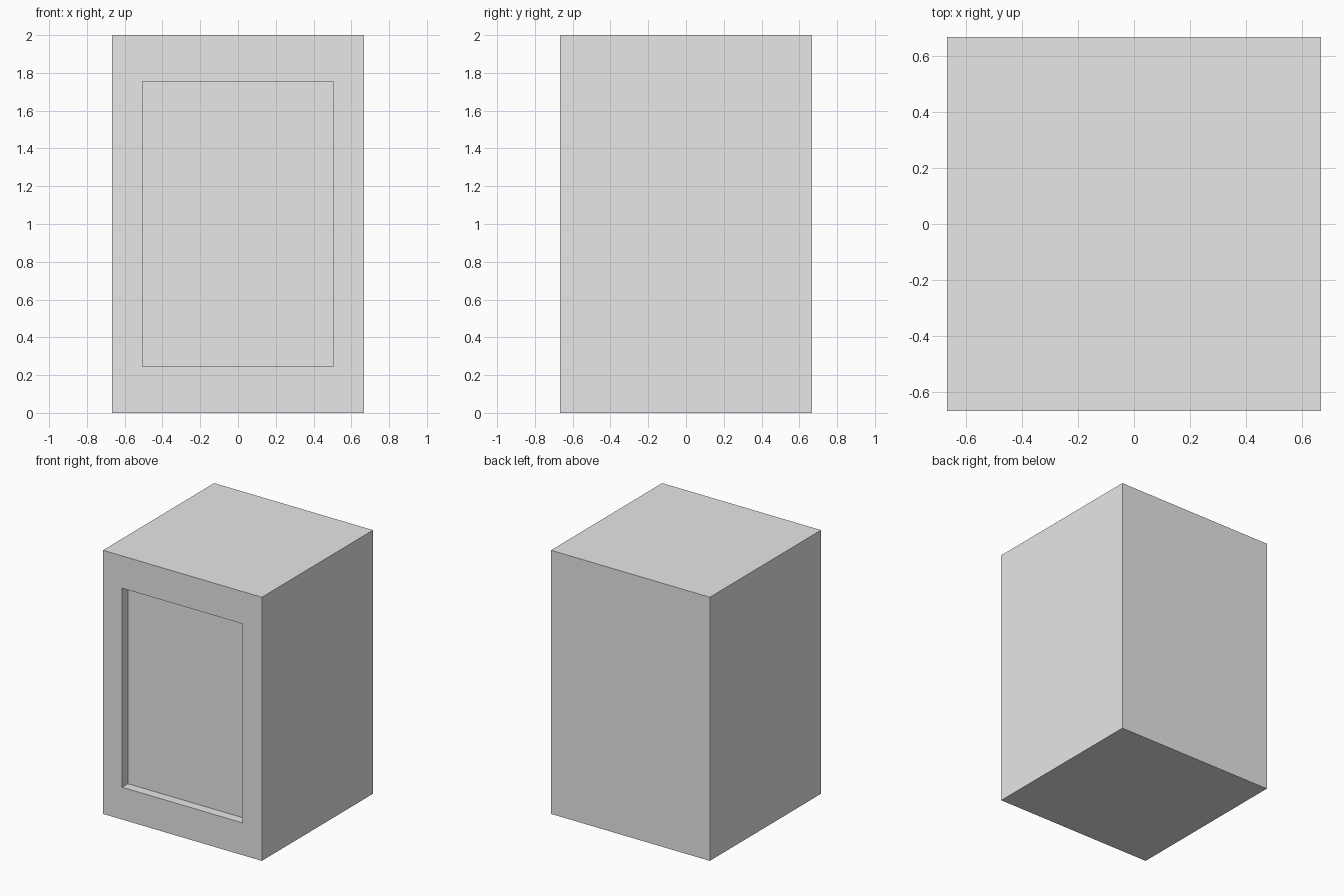
import bpy
import bmesh
from mathutils import Vector

WIDTH, HEIGHT = 1.333, 2.0
SIDE_MARGIN, END_MARGIN, DEPTH = 0.161, 0.245, 0.07

cube = bpy.data.objects.get("Cube")
if cube:
    bpy.data.objects.remove(cube, do_unlink=True)

# Single light grey finish
grey = bpy.data.materials.new("light_grey")
grey.use_nodes = True
grey.diffuse_color = (0.8, 0.8, 0.8, 1)
grey.node_tree.nodes["Principled BSDF"].inputs["Base Color"].default_value = grey.diffuse_color

# Cabinet body
bm = bmesh.new()
bmesh.ops.create_cube(bm, size=1)
bmesh.ops.scale(bm, vec=(WIDTH, WIDTH, HEIGHT), verts=bm.verts)
bmesh.ops.translate(bm, vec=(0, 0, HEIGHT / 2), verts=bm.verts)

# Front frame: inset the panel with its own side and end margins
panel = min(bm.faces, key=lambda f: f.calc_center_median().y)
bmesh.ops.inset_individual(bm, faces=[panel], thickness=SIDE_MARGIN, use_even_offset=True)
for v in panel.verts:
    v.co.z = END_MARGIN if v.co.z < HEIGHT / 2 else HEIGHT - END_MARGIN

# Recessed panel: push the inset face in with straight walls
inner = bmesh.ops.extrude_discrete_faces(bm, faces=[panel])["faces"][0]
bmesh.ops.translate(bm, vec=Vector((0, DEPTH, 0)), verts=inner.verts)
bmesh.ops.recalc_face_normals(bm, faces=bm.faces)

mesh = bpy.data.meshes.new("cabinet_body")
bm.to_mesh(mesh)
bm.free()
mesh.materials.append(grey)
body = bpy.data.objects.new("cabinet_body", mesh)
bpy.context.collection.objects.link(body)
